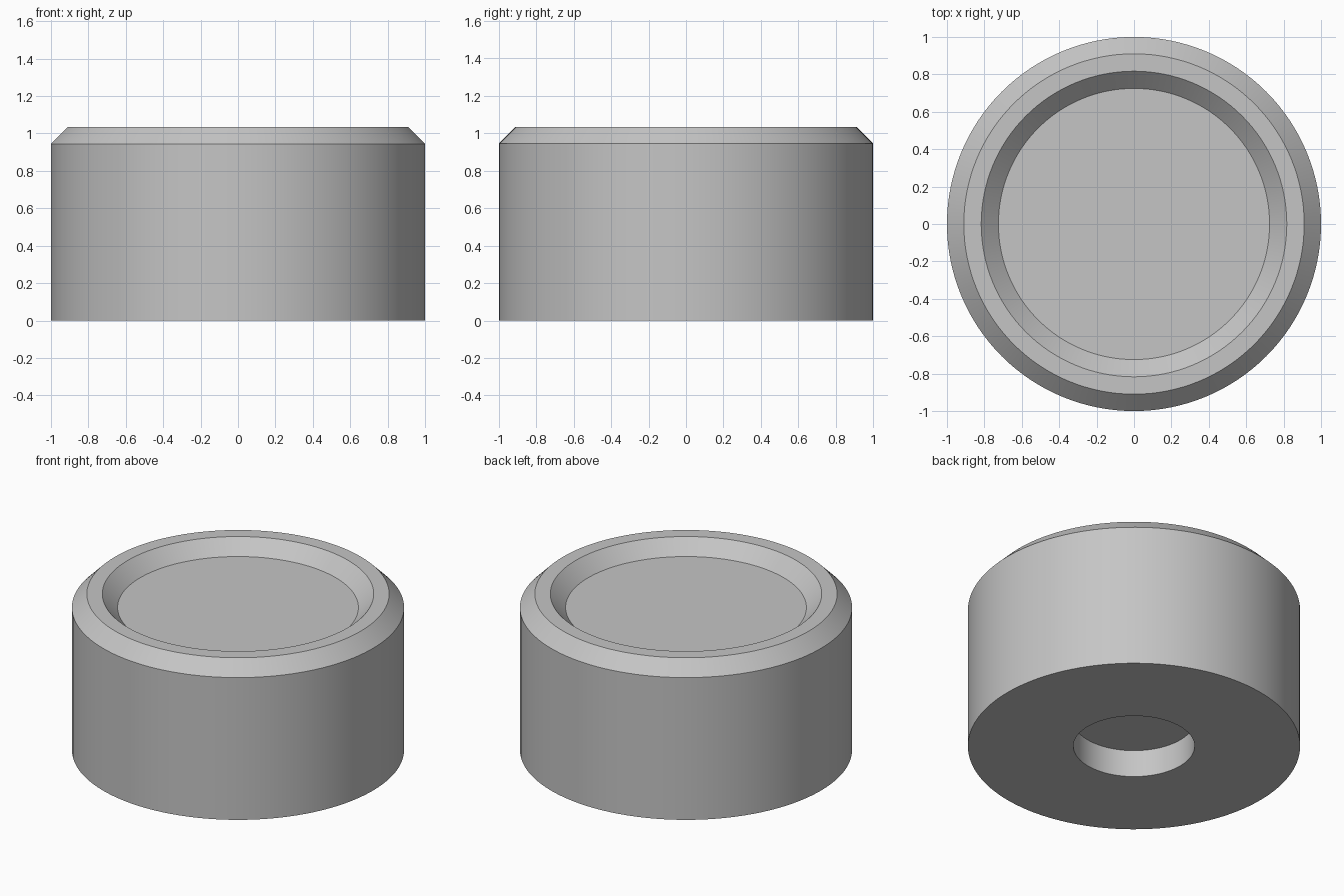
import bpy
import bmesh
import math

cube = bpy.data.objects.get("Cube")
if cube:
    bpy.data.objects.remove(cube, do_unlink=True)

SEGMENTS = 128

# Single grey material
grey = bpy.data.materials.new("plain grey")
grey.use_nodes = True
colour = (0.56, 0.56, 0.56, 1.0)
grey.diffuse_color = colour
grey.node_tree.nodes["Principled BSDF"].inputs["Base Color"].default_value = colour


def lathe(name, profile):
    """Revolve (radius, height) points about z, capping both ends."""
    bm = bmesh.new()
    rings = []
    for radius, z in profile:
        rings.append([
            bm.verts.new((radius * math.cos(math.tau * i / SEGMENTS),
                          radius * math.sin(math.tau * i / SEGMENTS), z))
            for i in range(SEGMENTS)])
    for low, high in zip(rings, rings[1:]):
        for i in range(SEGMENTS):
            j = (i + 1) % SEGMENTS
            bm.faces.new((low[i], low[j], high[j], high[i]))
    bm.faces.new(list(reversed(rings[0])))
    bm.faces.new(rings[-1])
    bmesh.ops.recalc_face_normals(bm, faces=bm.faces)
    mesh = bpy.data.meshes.new(name)
    bm.to_mesh(mesh)
    bm.free()
    mesh.materials.append(grey)
    obj = bpy.data.objects.new(name, mesh)
    bpy.context.collection.objects.link(obj)
    return obj


# Round cap: blind hole below, straight wall, chamfered rim, dished top
cap = lathe("round_cap", [
    (0.365, 0.18), (0.365, 0.0),
    (1.0, 0.0), (1.0, 0.945),
    (0.91, 1.035), (0.817, 1.035),
    (0.725, 0.945),
])

# Smooth walls, crisp edges
bpy.ops.object.select_all(action="DESELECT")
cap.select_set(True)
bpy.context.view_layer.objects.active = cap
bpy.ops.object.shade_smooth_by_angle(angle=math.radians(30))
